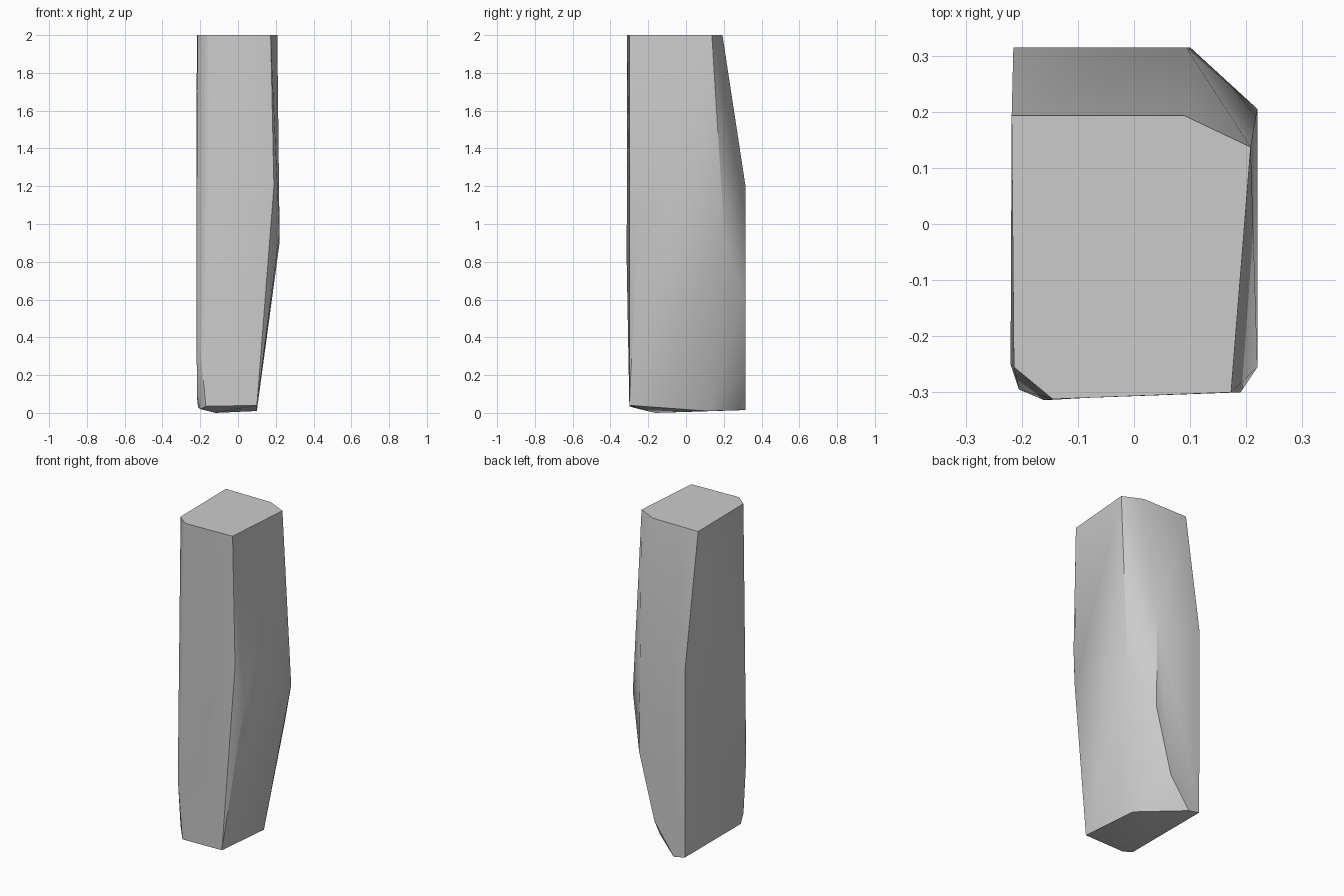
import bpy
import bmesh
import math

cube = bpy.data.objects.get("Cube")
if cube:
    bpy.data.objects.remove(cube, do_unlink=True)

# Plain grey stone
stone = bpy.data.materials.new("grey_stone")
stone.use_nodes = True
grey = (0.6, 0.6, 0.6, 1.0)
stone.diffuse_color = grey
shader = next(n for n in stone.node_tree.nodes if n.type == 'BSDF_PRINCIPLED')
shader.inputs["Base Color"].default_value = grey
shader.inputs["Roughness"].default_value = 0.9

# Corners of the chipped pillar, grouped by part
top_rim = [(-.218, .193, 2), (.09, .193, 2), (.208, .137, 2),
           (.173, -.30, 2), (-.145, -.312, 2), (-.214, -.255, 2)]
bulge = [(.22, .205, .9), (.22, -.255, .95), (.19, -.30, 1.2)]
back_ridge = [(-.215, .315, 1.2), (.093, .315, 1.2), (.1, .315, .6),
              (-.005, .315, .2), (-.136, .315, .015), (-.212, .315, .03)]
front_chamfer = [(-.22, -.25, .95), (-.205, -.295, .4), (-.16, -.314, .8)]
foot = [(.1, -.30, .04), (.1, .11, .01), (-.17, -.30, .035),
        (-.218, -.25, .09), (-.2, -.25, .02), (-.12, -.16, 0)]

# Wrap the corners in a faceted shell
bm = bmesh.new()
for corner in top_rim + bulge + back_ridge + front_chamfer + foot:
    bm.verts.new(corner)
bmesh.ops.convex_hull(bm, input=bm.verts[:])
loose = [v for v in bm.verts if not v.link_faces]
bmesh.ops.delete(bm, geom=loose, context='VERTS')
bmesh.ops.dissolve_limit(bm, angle_limit=math.radians(0.5),
                         verts=bm.verts[:], edges=bm.edges[:])
bmesh.ops.recalc_face_normals(bm, faces=bm.faces[:])
mesh = bpy.data.meshes.new("stone_pillar")
bm.to_mesh(mesh)
bm.free()
mesh.materials.append(stone)

pillar = bpy.data.objects.new("stone_pillar", mesh)
bpy.context.collection.objects.link(pillar)

# Soften shallow facets, keep chipped edges sharp
bpy.ops.object.select_all(action='DESELECT')
pillar.select_set(True)
bpy.context.view_layer.objects.active = pillar
bpy.ops.object.shade_smooth_by_angle(angle=math.radians(30))
